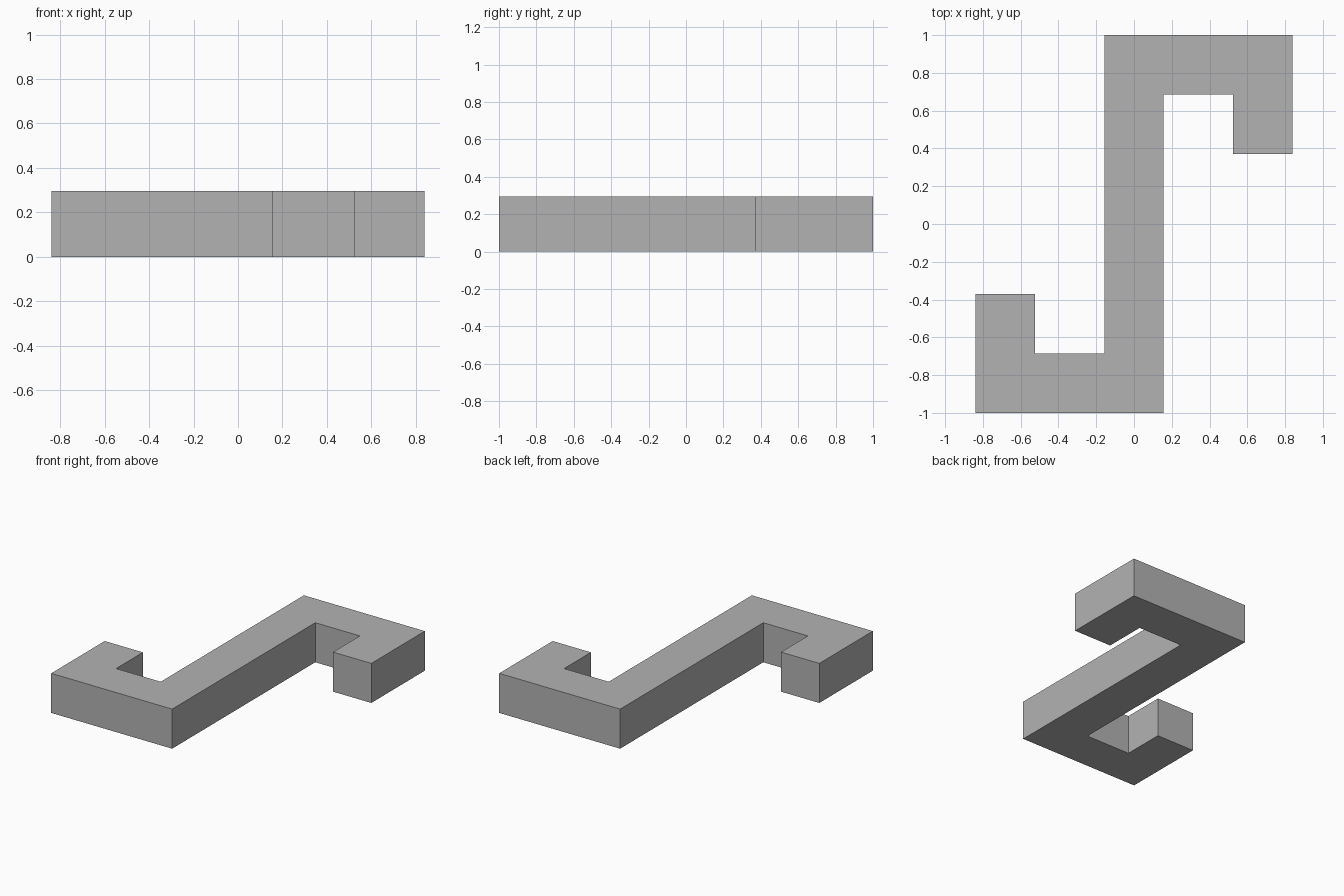
import bpy
import bmesh

cube = bpy.data.objects.get("Cube")
if cube:
    bpy.data.objects.remove(cube, do_unlink=True)

HEIGHT = 0.295

# Plain grey material
grey = bpy.data.materials.new("plain grey")
grey.use_nodes = True
colour = (0.45, 0.45, 0.45, 1)
grey.diffuse_color = colour
grey.node_tree.nodes["Principled BSDF"].inputs["Base Color"].default_value = colour

# Hook outline: one half, repeated by a half turn about the centre
half = [(-0.157, 1), (0.84, 1), (0.84, 0.37), (0.525, 0.37), (0.525, 0.686), (0.157, 0.686)]
outline = half + [(-x, -y) for x, y in half]

# Extrude the outline into a solid bar
bm = bmesh.new()
base = bm.faces.new([bm.verts.new((x, y, 0)) for x, y in outline])
extruded = bmesh.ops.extrude_face_region(bm, geom=[base], use_keep_orig=True)
top = [v for v in extruded["geom"] if isinstance(v, bmesh.types.BMVert)]
bmesh.ops.translate(bm, verts=top, vec=(0, 0, HEIGHT))
bmesh.ops.recalc_face_normals(bm, faces=bm.faces)

mesh = bpy.data.meshes.new("double_hook")
bm.to_mesh(mesh)
bm.free()
mesh.materials.append(grey)
hook = bpy.data.objects.new("double_hook", mesh)
bpy.context.collection.objects.link(hook)
